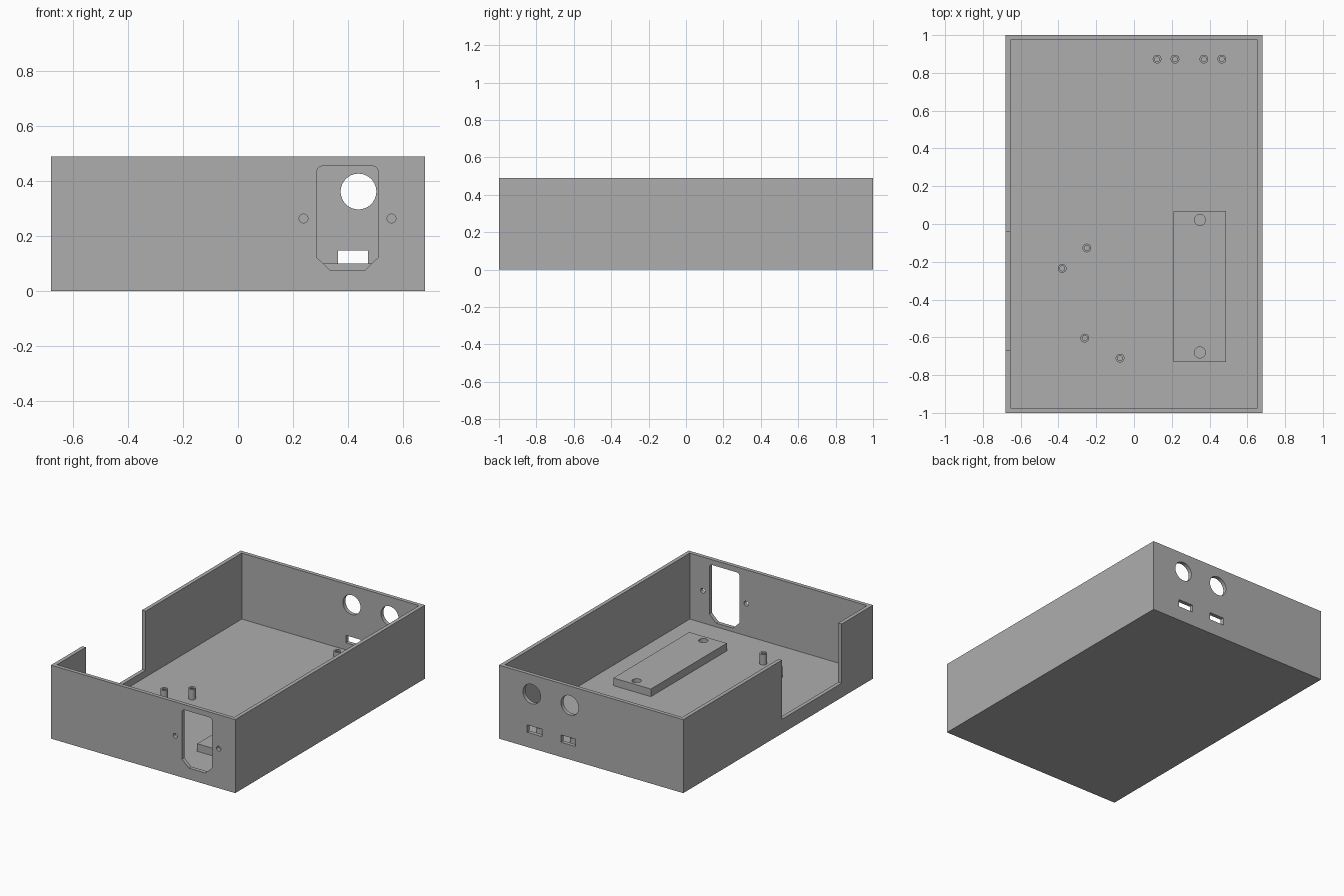
import bpy, bmesh, math
from mathutils import Matrix, Vector

if "Cube" in bpy.data.objects:
    bpy.data.objects.remove(bpy.data.objects["Cube"])

grey = bpy.data.materials.new("grey plastic")
grey.diffuse_color = (0.42, 0.42, 0.42, 1)
grey.use_nodes = True
grey.node_tree.nodes["Principled BSDF"].inputs["Base Color"].default_value = grey.diffuse_color

W, L, H = 0.68, 1.0, 0.49      # half width, half length, height
T, FLOOR = 0.026, 0.05         # wall and floor thickness


def finish(name, bm):
    bmesh.ops.recalc_face_normals(bm, faces=bm.faces)
    me = bpy.data.meshes.new(name)
    bm.to_mesh(me)
    bm.free()
    me.materials.append(grey)
    ob = bpy.data.objects.new(name, me)
    bpy.context.collection.objects.link(ob)
    return ob


def box(name, lo, hi):
    lo, hi = Vector(lo), Vector(hi)
    bm = bmesh.new()
    bmesh.ops.create_cube(bm, size=1, matrix=Matrix.Translation((lo + hi) / 2)
                          @ Matrix.Diagonal((*(hi - lo), 1)))
    return finish(name, bm)


def cylinder(name, centre, r, depth, along_y=False):
    m = Matrix.Translation(centre)
    if along_y:
        m = m @ Matrix.Rotation(math.pi / 2, 4, 'X')
    bm = bmesh.new()
    bmesh.ops.create_cone(bm, cap_ends=True, segments=40, radius1=r, radius2=r,
                          depth=depth, matrix=m)
    return finish(name, bm)


def prism_y(name, outline, y0, y1):
    """Extrude an x-z outline along y."""
    bm = bmesh.new()
    face = bm.faces.new([bm.verts.new((x, y0, z)) for x, z in outline])
    ext = bmesh.ops.extrude_face_region(bm, geom=[face])
    verts = [v for v in ext['geom'] if isinstance(v, bmesh.types.BMVert)]
    bmesh.ops.translate(bm, verts=verts, vec=(0, y1 - y0, 0))
    return finish(name, bm)


def cut(ob, cutter):
    mod = ob.modifiers.new("cut", 'BOOLEAN')
    mod.operation, mod.solver, mod.object = 'DIFFERENCE', 'EXACT', cutter
    bpy.context.view_layer.objects.active = ob
    bpy.ops.object.modifier_apply(modifier=mod.name)
    bpy.data.objects.remove(cutter)


def smooth(ob):
    bpy.ops.object.select_all(action='DESELECT')
    ob.select_set(True)
    bpy.context.view_layer.objects.active = ob
    bpy.ops.object.shade_smooth_by_angle(angle=math.radians(30))


# Open tray
case = box("case", (-W, -L, 0), (W, L, H))
cut(case, box("cavity", (-W + T, -L + T, FLOOR), (W - T, L - T, H + 0.2)))

# Side wall notch
cut(case, box("notch", (-W - 0.1, -0.67, 0.095), (-W + T + 0.02, -0.04, H + 0.2)))

# Front socket opening: rounded top corners, chamfered bottom corners
x0, x1, z0, z1, r = 0.287, 0.509, 0.075, 0.4545, 0.02
outline = [(0.336, z0), (0.46, z0), (x1, 0.122)]
for cx, start in ((x1 - r, 0), (x0 + r, 90)):
    for i in range(7):
        a = math.radians(start + i * 15)
        outline.append((cx + r * math.cos(a), z1 - r + r * math.sin(a)))
outline.append((x0, 0.122))
cut(case, prism_y("socket_opening", outline, -L - 0.1, -L + 0.1))

# Front screw holes
for x in (0.238, 0.558):
    cut(case, cylinder("screw_hole", (x, -L, 0.264), 0.016, 0.2, True))

# Rear round holes and slots
for x in (0.157, 0.438):
    cut(case, cylinder("round_hole", (x, L, 0.362), 0.065, 0.2, True))
for x in (0.168, 0.418):
    cut(case, box("slot", (x - 0.054, L - 0.1, 0.098), (x + 0.054, L + 0.1, 0.147)))
smooth(case)

# Mounting plate with two holes
plate = box("mounting_plate", (0.21, -0.73, FLOOR - 0.005), (0.487, 0.07, 0.101))
for y in (0.022, -0.68):
    cut(plate, cylinder("plate_hole", (0.349, y, 0.1), 0.029, 0.098))
smooth(plate)

# Hollow standoffs: tall ones on the floor, short ones by the rear slots
tall = [(-0.25, -0.127), (-0.38, -0.235), (-0.261, -0.604), (-0.074, -0.71)]
short = [(x, 0.873) for x in (0.122, 0.217, 0.37, 0.465)]
for name, spots, top in (("tall_standoff", tall, 0.12), ("short_standoff", short, 0.085)):
    for x, y in spots:
        base = FLOOR - 0.005
        post = cylinder(name, (x, y, (base + top) / 2), 0.023, top - base)
        cut(post, cylinder("bore", (x, y, FLOOR + 0.1), 0.013, 0.198))
        smooth(post)
